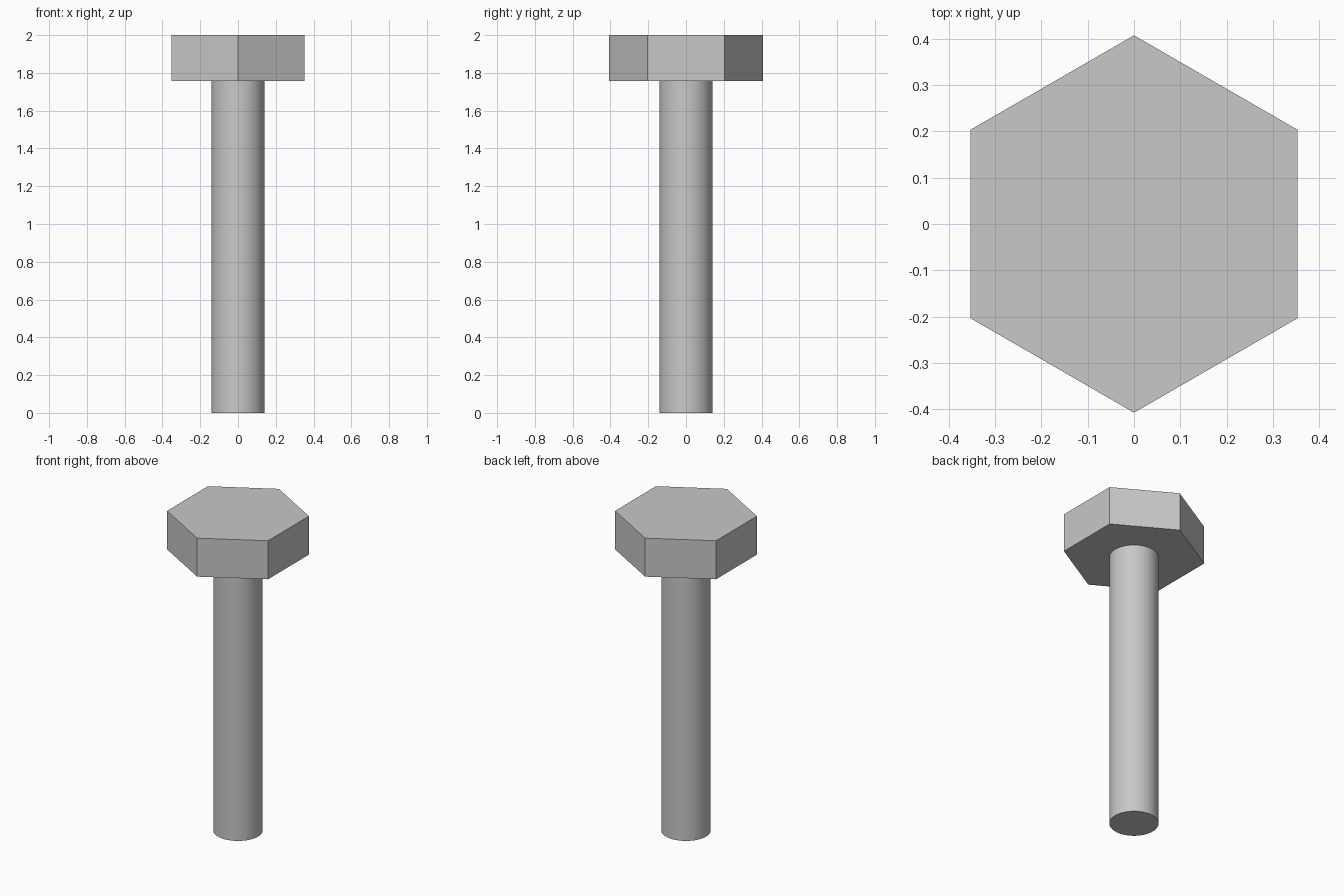
import bpy
import bmesh
from math import sin, cos, tau, radians

cube = bpy.data.objects.get("Cube")
if cube:
    bpy.data.objects.remove(cube, do_unlink=True)

# Single plain metal colour
STEEL = (0.58, 0.58, 0.58, 1.0)
steel = bpy.data.materials.new("steel_grey")
steel.use_nodes = True
steel.diffuse_color = STEEL
steel.node_tree.nodes["Principled BSDF"].inputs["Base Color"].default_value = STEEL


def prism(name, sides, radius, bottom, top, smooth=False):
    """Upright capped prism with one corner pointing along +y."""
    bm = bmesh.new()
    ring = [bm.verts.new((radius * sin(tau * i / sides),
                          radius * cos(tau * i / sides), bottom))
            for i in range(sides)]
    base = bm.faces.new(ring)
    result = bmesh.ops.extrude_face_region(bm, geom=[base], use_keep_orig=True)
    for item in result["geom"]:
        if isinstance(item, bmesh.types.BMVert):
            item.co.z = top
    bmesh.ops.recalc_face_normals(bm, faces=bm.faces[:])
    mesh = bpy.data.meshes.new(name)
    bm.to_mesh(mesh)
    bm.free()
    mesh.materials.append(steel)
    obj = bpy.data.objects.new(name, mesh)
    bpy.context.collection.objects.link(obj)
    if smooth:
        bpy.ops.object.select_all(action="DESELECT")
        obj.select_set(True)
        bpy.context.view_layer.objects.active = obj
        bpy.ops.object.shade_smooth_by_angle(angle=radians(30))
    return obj


HEAD_BOTTOM = 1.757

# Round shank, ending flush with the underside of the head
prism("bolt_shank", 64, 0.141, 0.0, HEAD_BOTTOM, smooth=True)

# Flat-sided hexagonal head
prism("hex_head", 6, 0.407, HEAD_BOTTOM, 2.0)
